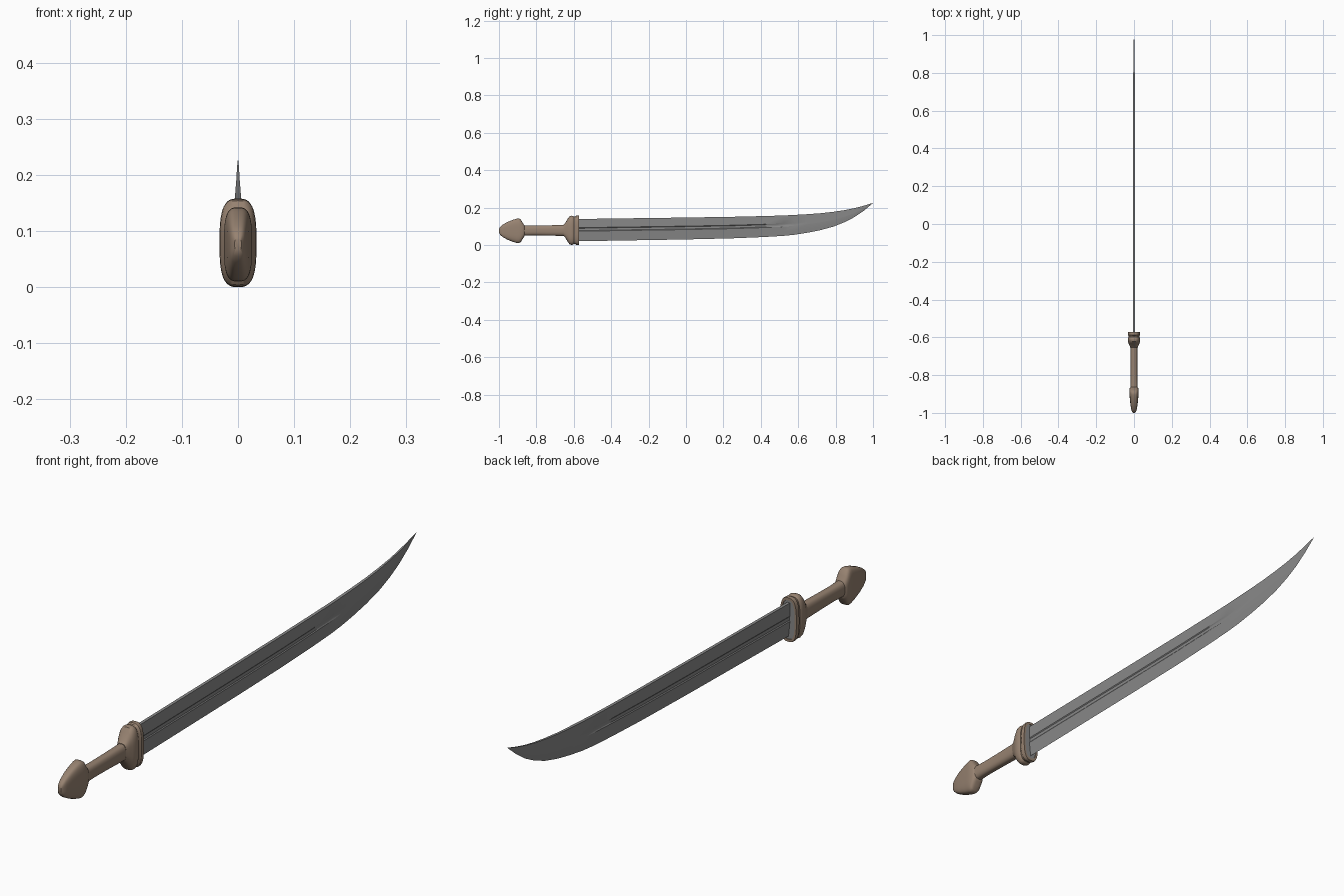
import bpy, bmesh, math

if "Cube" in bpy.data.objects:
    bpy.data.objects.remove(bpy.data.objects["Cube"])


def material(name, rgb):
    m = bpy.data.materials.new(name)
    m.diffuse_color = (*rgb, 1)
    m.use_nodes = True
    m.node_tree.nodes["Principled BSDF"].inputs["Base Color"].default_value = m.diffuse_color
    return m


STEEL = material("steel grey", (0.25, 0.25, 0.25))
WOOD = material("brown wood", (0.31, 0.225, 0.165))


def loft(name, rings, mat, angle=35):
    """Skin a list of equal-length closed rings and cap both ends."""
    bm = bmesh.new()
    vr = [[bm.verts.new(p) for p in r] for r in rings]
    n = len(vr[0])
    for a, b in zip(vr, vr[1:]):
        for i in range(n):
            j = (i + 1) % n
            bm.faces.new((a[i], a[j], b[j], b[i]))
    bm.faces.new(vr[0])
    bm.faces.new(vr[-1])
    bmesh.ops.recalc_face_normals(bm, faces=bm.faces)
    me = bpy.data.meshes.new(name)
    bm.to_mesh(me)
    bm.free()
    me.materials.append(mat)
    ob = bpy.data.objects.new(name, me)
    bpy.context.collection.objects.link(ob)
    bpy.ops.object.select_all(action='DESELECT')
    ob.select_set(True)
    bpy.context.view_layer.objects.active = ob
    bpy.ops.object.shade_smooth_by_angle(angle=math.radians(angle))
    return ob


def ring(y, hx, hz, power, zc=0.079, n=40):
    """Superellipse cross-section across the handle."""
    pts = []
    for i in range(n):
        a = 2 * math.pi * i / n
        c, s = math.cos(a), math.sin(a)
        pts.append((hx * math.copysign(abs(c) ** (2 / power), c), y,
                    zc + hz * math.copysign(abs(s) ** (2 / power), s)))
    return pts


# Pommel: flattened heart-like wedge
pommel = [(-1.0, .006, .010), (-.994, .011, .021), (-.98, .015, .033),
          (-.955, .019, .047), (-.925, .022, .059), (-.905, .024, .065),
          (-.893, .025, .066), (-.884, .025, .061), (-.875, .024, .046),
          (-.867, .022, .034), (-.862, .017, .026)]
loft("pommel", [ring(y, x, z, 3.2, .076) for y, x, z in pommel], WOOD)

# Grip
grip = [(-.88, .020, .028), (-.82, .018, .026), (-.75, .018, .027), (-.63, .019, .030)]
loft("grip", [ring(y, x, z, 2.6, .078) for y, x, z in grip], WOOD)

# Guard: flared collar with a shallow waist and a recessed mouth
guard = [(-.655, .019, .030), (-.647, .022, .037), (-.632, .029, .062),
         (-.622, .032, .075), (-.612, .033, .078), (-.603, .032, .077),
         (-.598, .029, .073), (-.592, .030, .074), (-.588, .033, .078),
         (-.580, .033, .079), (-.573, .032, .078), (-.573, .025, .069),
         (-.579, .024, .068)]
loft("guard", [ring(y, x, z, 3) for y, x, z in guard], WOOD)

# Steel plate in the mouth of the guard
loft("mouth_plate", [ring(y, .0245, .0685, 3) for y in (-.580, -.575)], STEEL)

# Blade: lower edge, spine and thickness along its length
stations = [(-.59, .020, .139, 1), (-.3, .025, .143, 1), (0, .030, .147, 1),
            (.25, .036, .151, 1), (.42, .043, .155, 1), (.52, .049, .158, 1),
            (.58, .055, .161, 1), (.65, .066, .165, .95), (.72, .080, .170, .85),
            (.79, .099, .178, .75), (.85, .123, .187, .6), (.90, .149, .197, .5),
            (.95, .183, .210, .35), (.985, .212, .221, .2), (1.0, .2245, .2255, .1)]


def blade_ring(y, lo, hi, t):
    # a long fuller fades out where the blade starts to curve
    groove = .0030 if y < .53 else .0055
    side = [(.2, .0025), (.45, .0055), (.48, groove), (.58, groove), (.61, .0055), (1, .0055)]
    pts = [(x * t, y, lo + f * (hi - lo)) for f, x in side]
    return [(0, y, lo)] + pts + [(-x, yy, z) for x, yy, z in reversed(pts)]


loft("blade", [blade_ring(*s) for s in stations], STEEL, 25)
